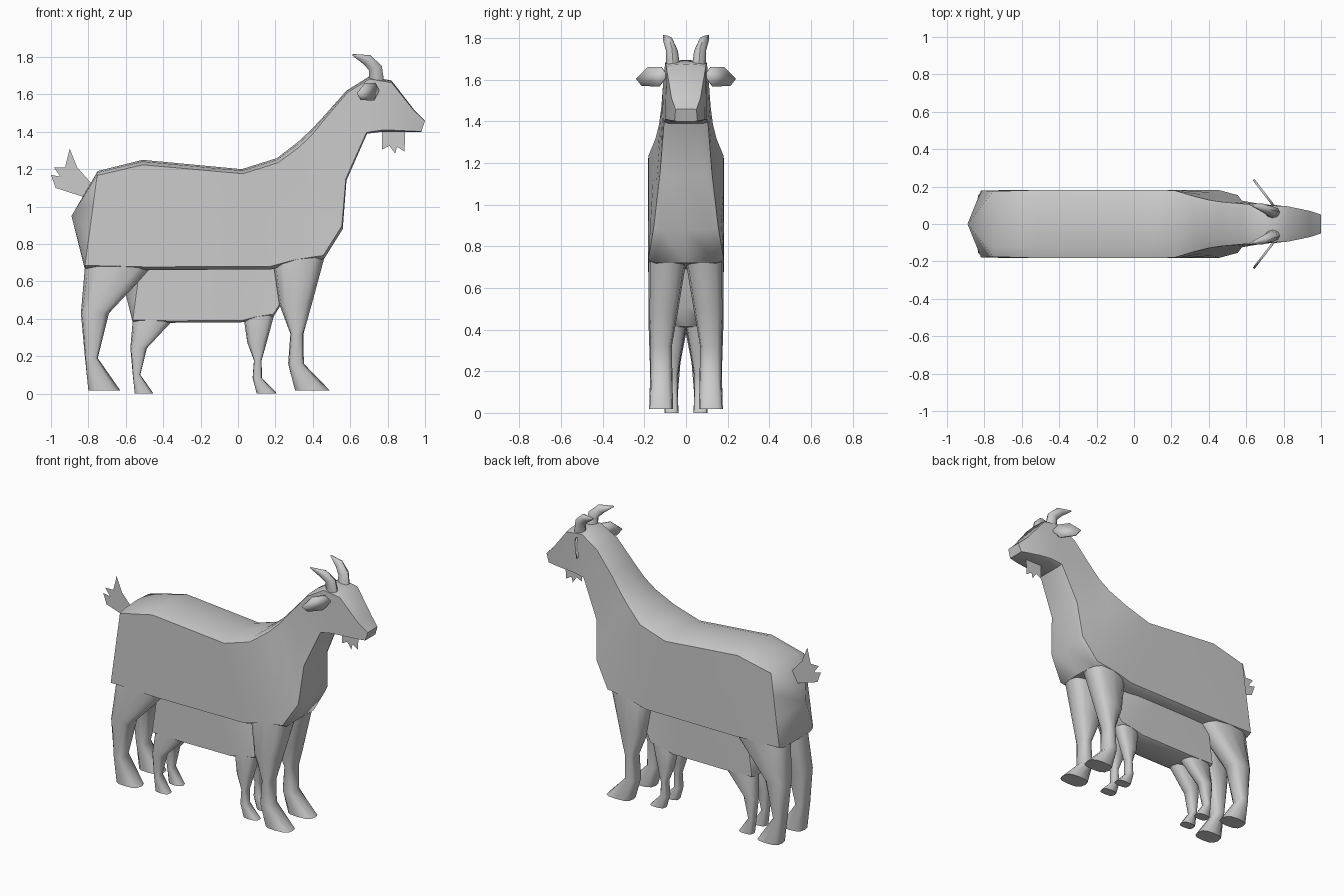
import bpy, bmesh, math
from mathutils import Vector

if "Cube" in bpy.data.objects:
    bpy.data.objects.remove(bpy.data.objects["Cube"])


def finish(name, bm, mirror=False, angle=50):
    bmesh.ops.recalc_face_normals(bm, faces=bm.faces)
    me = bpy.data.meshes.new(name)
    bm.to_mesh(me)
    bm.free()
    me.shade_smooth()
    me.set_sharp_from_angle(angle=math.radians(angle))
    ob = bpy.data.objects.new(name, me)
    bpy.context.collection.objects.link(ob)
    if mirror:
        m = ob.modifiers.new("mirror", 'MIRROR')
        m.use_axis = (False, True, False)
        m.use_clip = False
        m.use_mirror_merge = False
    return ob


def loft(rings, start_pole=None):
    """Skin a list of equal-length rings; the start may close on a pole."""
    bm = bmesh.new()
    vs = [[bm.verts.new(p) for p in r] for r in rings]
    n = len(rings[0])
    for a, b in zip(vs, vs[1:]):
        for i in range(n):
            j = (i + 1) % n
            bm.faces.new((a[i], a[j], b[j], b[i]))
    if start_pole:
        pole = bm.verts.new(start_pole)
        for i in range(n):
            bm.faces.new((pole, vs[0][(i + 1) % n], vs[0][i]))
    else:
        bm.faces.new(vs[0])
    bm.faces.new(vs[-1])
    return bm


def sheet(name, pts, mirror=False):
    bm = bmesh.new()
    bm.faces.new([bm.verts.new(p) for p in pts])
    return finish(name, bm, mirror)


# Body, neck and head: boxy sections from back line to underside
HALF = [(1, 0), (.97, .7), (.91, 1), (.35, 1), (-.3, 1), (-.94, 1), (-1, .8), (-1, 0)]
SHAPE = HALF + [(v, -w) for v, w in reversed(HALF[1:-1])]


def section(top, bottom, w_top, w_bot):
    ring = []
    for v, w in SHAPE:
        t = (v + 1) / 2
        ring.append((bottom[0] + (top[0] - bottom[0]) * t,
                     w * (w_bot + (w_top - w_bot) * t),
                     bottom[1] + (top[1] - bottom[1]) * t))
    return ring


BODY = [
    ((-.75, 1.19), (-.82, .67), .175, .18),
    ((-.51, 1.25), (-.48, .66), .182, .182),
    ((.02, 1.20), (.18, .665), .182, .182),
    ((.21, 1.26), (.31, .70), .18, .182),
    ((.32, 1.345), (.46, .72), .145, .182),
    ((.39, 1.41), (.56, .88), .128, .155),
    ((.46, 1.485), (.58, 1.14), .118, .125),
    ((.58, 1.62), (.69, 1.39), .108, .105),
    ((.70, 1.695), (.77, 1.40), .10, .10),
    ((.82, 1.675), (.84, 1.40), .095, .09),
    ((.94, 1.52), (.93, 1.40), .07, .07),
    ((1.0, 1.46), (.98, 1.40), .05, .055),
]
body = finish("body", loft([section(*s) for s in BODY], (-.89, 0, .95)))


# Legs: rounded octagon-like rings stacked downward
def leg(name, rows):
    rings = []
    for z, x0, x1, y0, y1 in rows:
        ring = []
        for k in range(12):
            a = math.tau * k / 12
            c, s = math.cos(a), math.sin(a)
            c = math.copysign(abs(c) ** .7, c)
            s = math.copysign(abs(s) ** .7, s)
            ring.append(((x0 + x1) / 2 + c * (x1 - x0) / 2,
                         (y0 + y1) / 2 + s * (y1 - y0) / 2, z))
        rings.append(ring)
    return finish(name, loft(rings), True)


front_legs = leg("front_legs", [
    (.90, .22, .52, 0, .165), (.72, .185, .46, 0, .181), (.48, .22, .395, .04, .178),
    (.32, .28, .35, .068, .17), (.16, .268, .352, .065, .172), (.018, .305, .49, .062, .177)])
rear_legs = leg("rear_legs", [
    (.90, -.80, -.42, 0, .17), (.66, -.82, -.475, 0, .181), (.43, -.84, -.69, .045, .18),
    (.19, -.818, -.75, .065, .172), (.018, -.80, -.63, .062, .177)])

# Horns sweeping up, back and outward
horn = []
for x, y, z, r, tilt in [(.742, .06, 1.65, .042, 0), (.735, .068, 1.74, .036, 20),
                         (.69, .085, 1.785, .030, 55), (.612, .108, 1.812, .004, 75)]:
    t = math.radians(tilt)
    horn.append([Vector((x, y, z)) + r * Vector((math.cos(a) * math.cos(t), .8 * math.sin(a),
                                                 math.cos(a) * math.sin(t)))
                 for a in [math.tau * k / 8 for k in range(8)]])
finish("horns", loft(horn), True)

# Ears: thin leaves angled backward
EAR = [(.09, 1.62), (.12, 1.66), (.18, 1.662), (.237, 1.605), (.21, 1.57), (.13, 1.567)]
ears = sheet("ears", [(.745 - .77 * (y - .1), y, z) for y, z in EAR], True)
solid = ears.modifiers.new("thickness", 'SOLIDIFY')
solid.thickness = .012
solid.offset = 0

# Beard and tail: flat jagged cut-outs
BEARD = [(.77, 1.42), (.77, 1.305), (.81, 1.326), (.84, 1.283), (.85, 1.32), (.89, 1.294), (.895, 1.42)]
TAIL = [(-.78, 1.12), (-.86, 1.21), (-.90, 1.31), (-.925, 1.21), (-.985, 1.21),
        (-.95, 1.16), (-1.0, 1.17), (-.975, 1.10), (-.82, 1.05)]
sheet("beard", [(x, 0, z) for x, z in BEARD])
sheet("tail", [(x, 0, z) for x, z in TAIL])

# Kid standing beneath: a smaller copy of body and legs
for part in (body, front_legs, rear_legs):
    kid = part.copy()
    kid.name = "kid_" + part.name
    bpy.context.collection.objects.link(kid)
    kid.scale = (.59, .59, .59)
    kid.location = (-.08, 0, -.0106)
